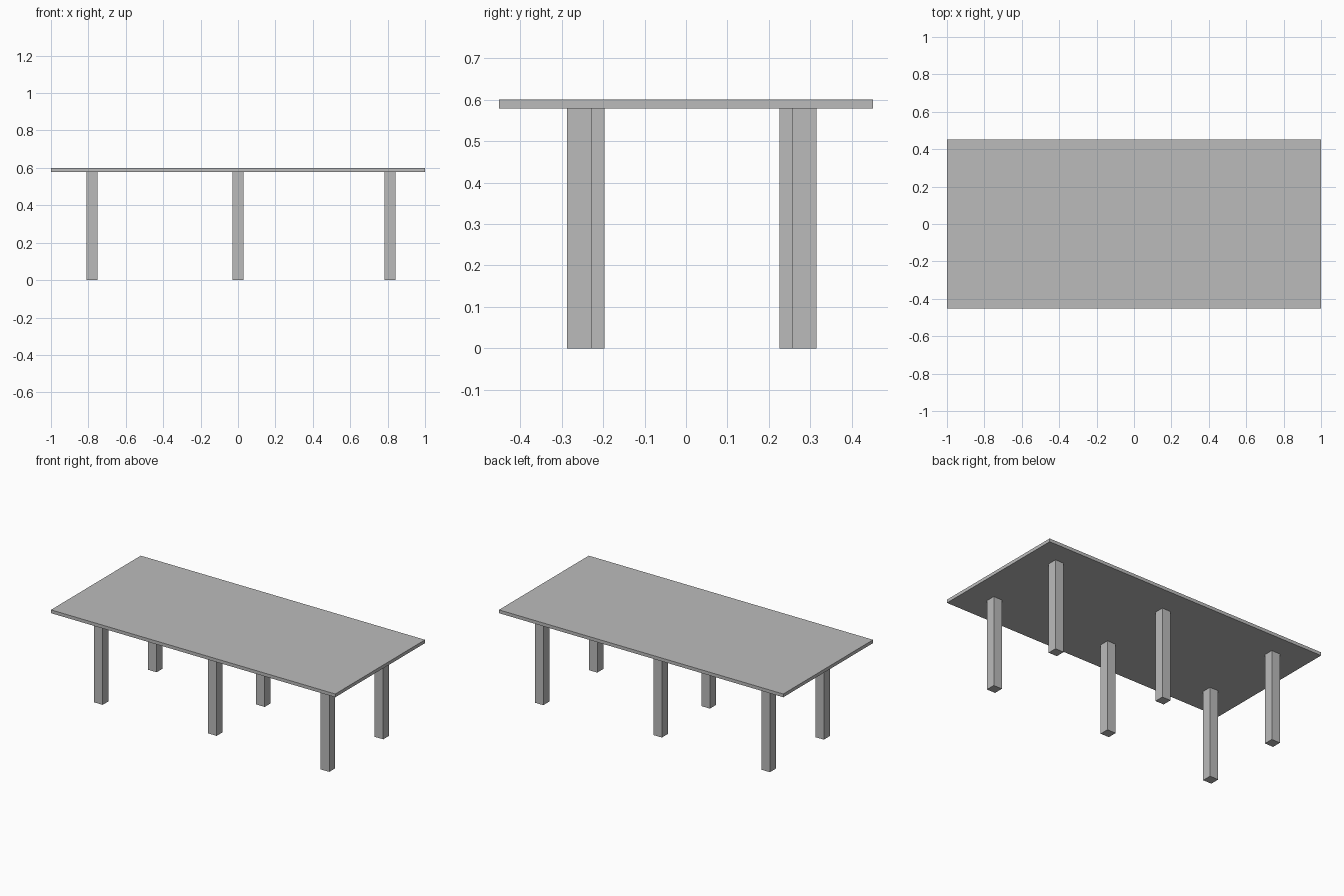
import bpy

if "Cube" in bpy.data.objects:
    bpy.data.objects.remove(bpy.data.objects["Cube"])

TOP_Z, THICK, LEG_W = 0.60, 0.021, 0.060

# Dark grey shared by all parts
grey = bpy.data.materials.new("dark_grey")
grey.diffuse_color = (0.5, 0.5, 0.5, 1)
grey.use_nodes = True
grey.node_tree.nodes["Principled BSDF"].inputs["Base Color"].default_value = grey.diffuse_color


def box(name, centre, size):
    bpy.ops.mesh.primitive_cube_add(size=1, location=centre)
    obj = bpy.context.object
    obj.name = name
    obj.scale = size
    bpy.ops.object.transform_apply(location=False, rotation=False, scale=True)
    obj.data.materials.append(grey)
    return obj


# Table top slab
box("table_top", (0, 0, TOP_Z - THICK / 2), (2.0, 0.902, THICK))

# Three pairs of square legs: x, front y, back y (middle pair is offset to the back and front)
leg_h = TOP_Z - THICK
leg_pairs = {
    "left": (-0.781, -0.257, 0.285),
    "middle": (0.0, -0.227, 0.255),
    "right": (0.813, -0.257, 0.285),
}
for side, (x, front_y, back_y) in leg_pairs.items():
    for row, y in (("front", front_y), ("back", back_y)):
        box(f"{row}_{side}_leg", (x, y, leg_h / 2), (LEG_W, LEG_W, leg_h))
